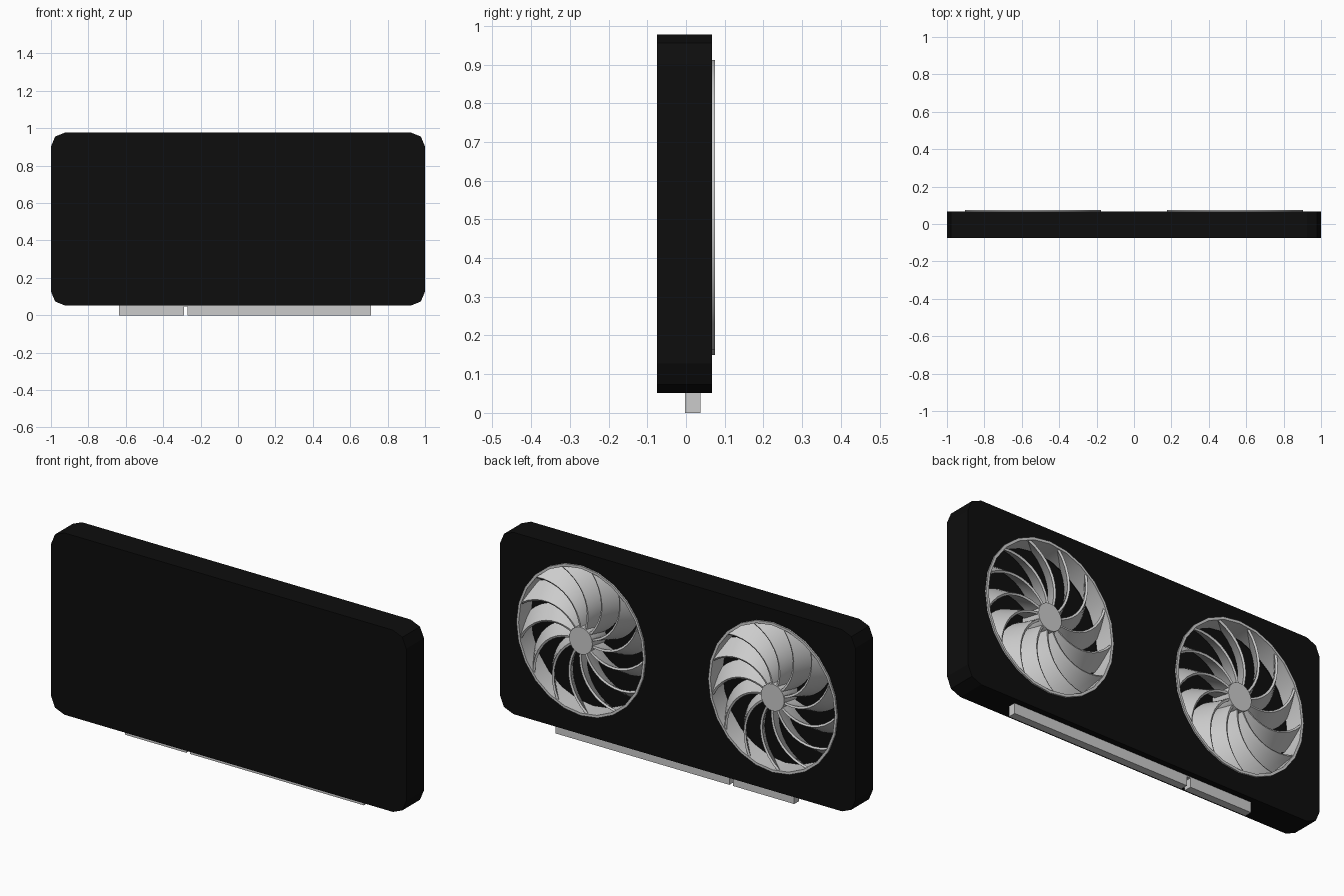
import bpy, bmesh, math

cube = bpy.data.objects.get("Cube")
if cube:
    bpy.data.objects.remove(cube, do_unlink=True)


def material(name, value):
    m = bpy.data.materials.new(name)
    m.use_nodes = True
    colour = (value, value, value, 1)
    m.diffuse_color = colour
    m.node_tree.nodes["Principled BSDF"].inputs["Base Color"].default_value = colour
    return m


BLACK = material("matte black", 0.004)
GREY = material("light grey", 0.6)


def finish(name, bm, mat, smooth=False):
    bmesh.ops.recalc_face_normals(bm, faces=bm.faces)
    me = bpy.data.meshes.new(name)
    bm.to_mesh(me)
    bm.free()
    me.materials.append(mat)
    ob = bpy.data.objects.new(name, me)
    bpy.context.collection.objects.link(ob)
    bpy.ops.object.select_all(action="DESELECT")
    ob.select_set(True)
    bpy.context.view_layer.objects.active = ob
    if smooth:
        bpy.ops.object.shade_smooth_by_angle(angle=math.radians(35))
    return ob


def box(name, x, y, z, mat):
    bm = bmesh.new()
    bmesh.ops.create_cube(bm, size=1)
    for v in bm.verts:
        v.co = [lo + (c + 0.5) * (hi - lo) for c, (lo, hi) in zip(v.co, (x, y, z))]
    return finish(name, bm, mat)


# Fans are slightly taller than wide
FAN_Z, RX, RZ = 0.531, 0.363, 0.381
SIDES, BLADES = 24, 13
BACK, DEEP = 0.075, -0.025


def point(cx, r, angle, y):
    return (cx + RX * r * math.cos(angle), y, FAN_Z + RZ * r * math.sin(angle))


def lathe(name, cx, profile, mat, closed=False, smooth=False):
    """Spin (radius, y) points round a fan axis; capped at the ends unless closed."""
    bm = bmesh.new()
    loops = [[bm.verts.new(point(cx, r, math.tau * i / SIDES, y)) for i in range(SIDES)]
             for r, y in profile]
    pairs = list(zip(loops, loops[1:]))
    if closed:
        pairs.append((loops[-1], loops[0]))
    else:
        bm.faces.new(loops[0])
        bm.faces.new(loops[-1])
    for a, b in pairs:
        for i in range(SIDES):
            j = (i + 1) % SIDES
            bm.faces.new((a[i], a[j], b[j], b[i]))
    return finish(name, bm, mat, smooth)


def fan_blades(name, cx, steps=10, layers=4):
    """Swept, pitched blades as sheets, thickened by a modifier."""
    bm = bmesh.new()
    for k in range(BLADES):
        grid = []
        for i in range(steps + 1):
            s = i / steps
            r = 0.14 + 0.83 * s
            sweep = math.tau * k / BLADES - 0.7 * s ** 1.4
            row = []
            for j in range(layers + 1):
                d = j / layers
                y = 0.068 + (DEEP + 0.005 - 0.068) * d
                row.append(bm.verts.new(point(cx, r, sweep + 0.27 * d, y)))
            grid.append(row)
        for a, b in zip(grid, grid[1:]):
            for j in range(layers):
                bm.faces.new((a[j], a[j + 1], b[j + 1], b[j]))
    ob = finish(name, bm, GREY, smooth=True)
    solid = ob.modifiers.new("thickness", "SOLIDIFY")
    solid.thickness = 0.011
    solid.offset = 0
    bpy.ops.object.modifier_apply(modifier=solid.name)
    bpy.ops.object.shade_smooth_by_angle(angle=math.radians(35))


# Shroud: slab with rounded corners
shroud = box("shroud", (-1, 1), (-0.075, 0.067), (0.052, 0.977), BLACK)
bm = bmesh.new()
bm.from_mesh(shroud.data)
corners = [e for e in bm.edges if abs(e.verts[0].co.y - e.verts[1].co.y) > 0.1]
bmesh.ops.bevel(bm, geom=corners, offset=0.075, segments=2, profile=0.5, affect="EDGES")
bm.to_mesh(shroud.data)
bm.free()

for side, cx in (("left", 0.54), ("right", -0.54)):
    # Fan well
    cutter = lathe("well_cutter", cx, [(0.985, DEEP - 0.01), (0.985, 0.2)], BLACK)
    cutter.hide_render = True
    bpy.context.view_layer.objects.active = shroud
    cut = shroud.modifiers.new("well", "BOOLEAN")
    cut.operation, cut.solver, cut.object = "DIFFERENCE", "EXACT", cutter
    bpy.ops.object.modifier_apply(modifier=cut.name)
    bpy.data.objects.remove(cutter, do_unlink=True)

    # Fan
    lathe(side + "_fan_ring", cx, [(1, BACK), (1, DEEP), (0.965, DEEP), (0.965, BACK)],
          GREY, closed=True, smooth=True)
    lathe(side + "_fan_hub", cx, [(0.18, BACK), (0.18, DEEP - 0.01)], GREY, smooth=True)
    fan_blades(side + "_fan_blades", cx)

# Edge connector in two sections, with a shallow bridge
box("short_connector", (-0.635, -0.29), (-0.002, 0.037), (0, 0.08), GREY)
box("long_connector", (-0.27, 0.71), (-0.002, 0.037), (0, 0.08), GREY)
box("connector_bridge", (-0.29, -0.27), (-0.002, 0.037), (0.046, 0.08), GREY)
